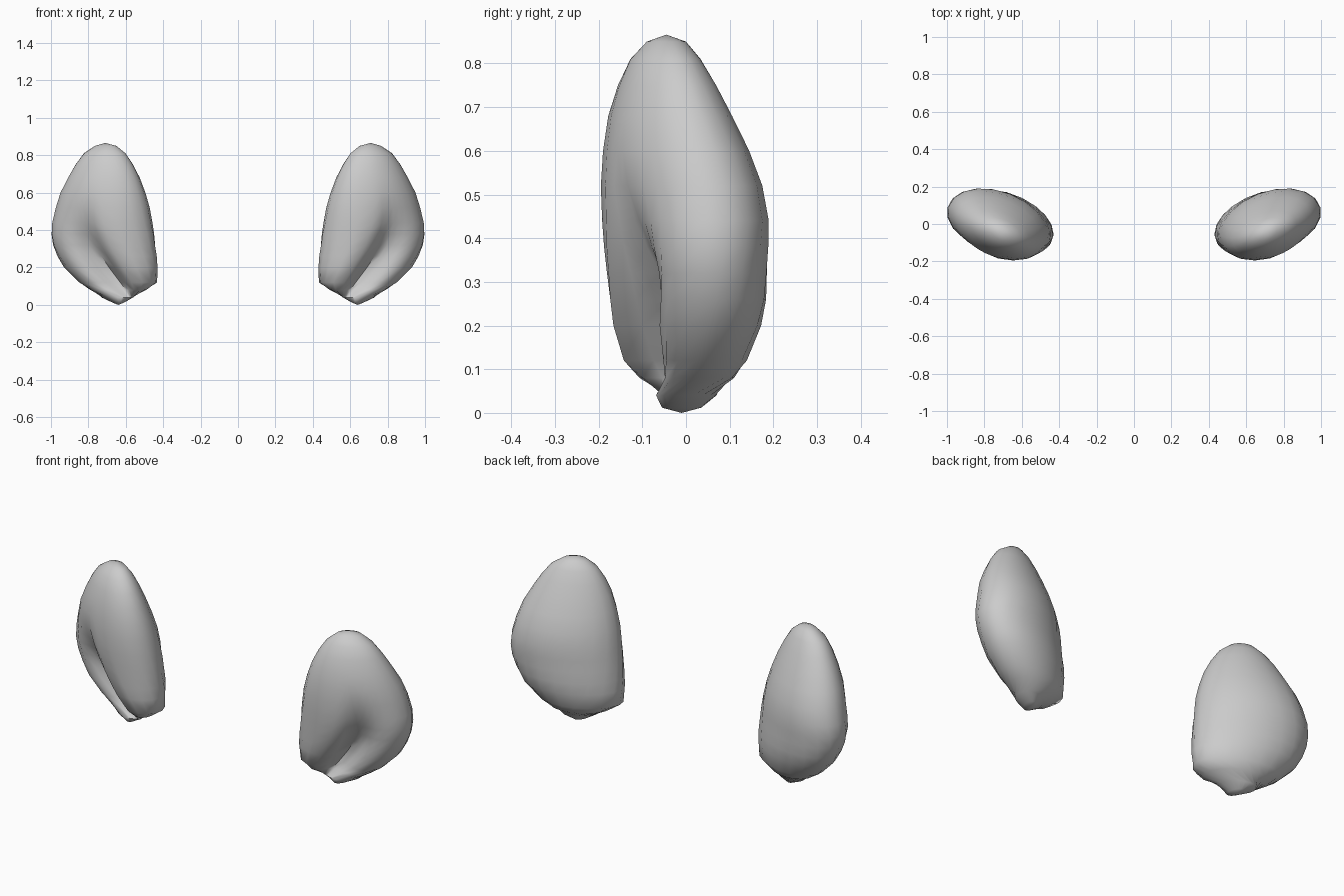
import bpy, bmesh
from math import sin, cos, acos, exp, pi, radians

# Ear cross-sections: z, x min, x max, y min, y max, crease x, crease depth
SECTIONS = [
    (0.012, 0.61, 0.67, -0.055, 0.035, 0.60, 0.00),
    (0.04, 0.56, 0.73, -0.095, 0.070, 0.58, 0.03),
    (0.08, 0.49, 0.79, -0.125, 0.11, 0.60, 0.09),
    (0.12, 0.432, 0.85, -0.148, 0.14, 0.63, 0.12),
    (0.20, 0.43, 0.93, -0.168, 0.172, 0.69, 0.13),
    (0.26, 0.433, 0.965, -0.176, 0.184, 0.73, 0.12),
    (0.32, 0.44, 0.99, -0.182, 0.187, 0.765, 0.10),
    (0.38, 0.447, 1.00, -0.188, 0.190, 0.785, 0.07),
    (0.44, 0.457, 0.995, -0.192, 0.190, 0.80, 0.04),
    (0.52, 0.472, 0.975, -0.195, 0.175, 0.80, 0.012),
    (0.60, 0.495, 0.95, -0.190, 0.145, 0.79, 0.0),
    (0.68, 0.525, 0.91, -0.178, 0.106, 0.77, 0.0),
    (0.75, 0.56, 0.87, -0.156, 0.07, 0.75, 0.0),
    (0.81, 0.60, 0.825, -0.128, 0.034, 0.73, 0.0),
    (0.85, 0.65, 0.765, -0.090, 0.000, 0.71, 0.0),
]
TILT = 0.33
# Ring spacing, tight around the crease
STEPS = [-0.3, -0.12, 0, 0.12, 0.25, 0.4, 0.6, 0.85]
STEPS += [0.85 + i * (2 * pi - 1.15) / 16 for i in range(1, 16)]


def ring(bm, section):
    z, x0, x1, y0, y1, xc, depth = section
    cx, a = (x0 + x1) / 2, (x1 - x0) / 2
    cy, b = (y0 + y1) / 2, (y1 - y0) / 2
    start = 2 * pi - acos(max(-0.8, min(0.8, (xc - cx) / a)))
    verts = []
    for s in STEPS:
        t = start + s
        x, y = cx + a * cos(t), cy + b * sin(t + TILT)
        if sin(t) < 0:
            dx = x - xc
            width = 0.035 if dx < 0 else 0.12
            y += depth * exp(-(dx / width) ** 2) * min(1, -sin(t) * 1.5)
        verts.append(bm.verts.new((x, y, z)))
    return verts


# Folded ear shell lofted from base to tip
bm = bmesh.new()
rings = [ring(bm, s) for s in SECTIONS]
n = len(STEPS)
for lo, hi in zip(rings, rings[1:]):
    for i in range(n):
        j = (i + 1) % n
        bm.faces.new((lo[i], lo[j], hi[j], hi[i]))
base = bm.verts.new((0.64, -0.01, 0))
tip = bm.verts.new((0.71, -0.045, 0.866))
for i in range(n):
    j = (i + 1) % n
    bm.faces.new((rings[0][j], rings[0][i], base))
    bm.faces.new((rings[-1][i], rings[-1][j], tip))
bmesh.ops.recalc_face_normals(bm, faces=bm.faces)
mesh = bpy.data.meshes.new("ears")
bm.to_mesh(mesh)
bm.free()
ears = bpy.data.objects.new("ears", mesh)
bpy.context.collection.objects.link(ears)

# Opposite ear
mirror = ears.modifiers.new("mirror", 'MIRROR')
mirror.use_axis[0] = True

bpy.context.view_layer.objects.active = ears
ears.select_set(True)
bpy.ops.object.shade_smooth_by_angle(angle=radians(60))
